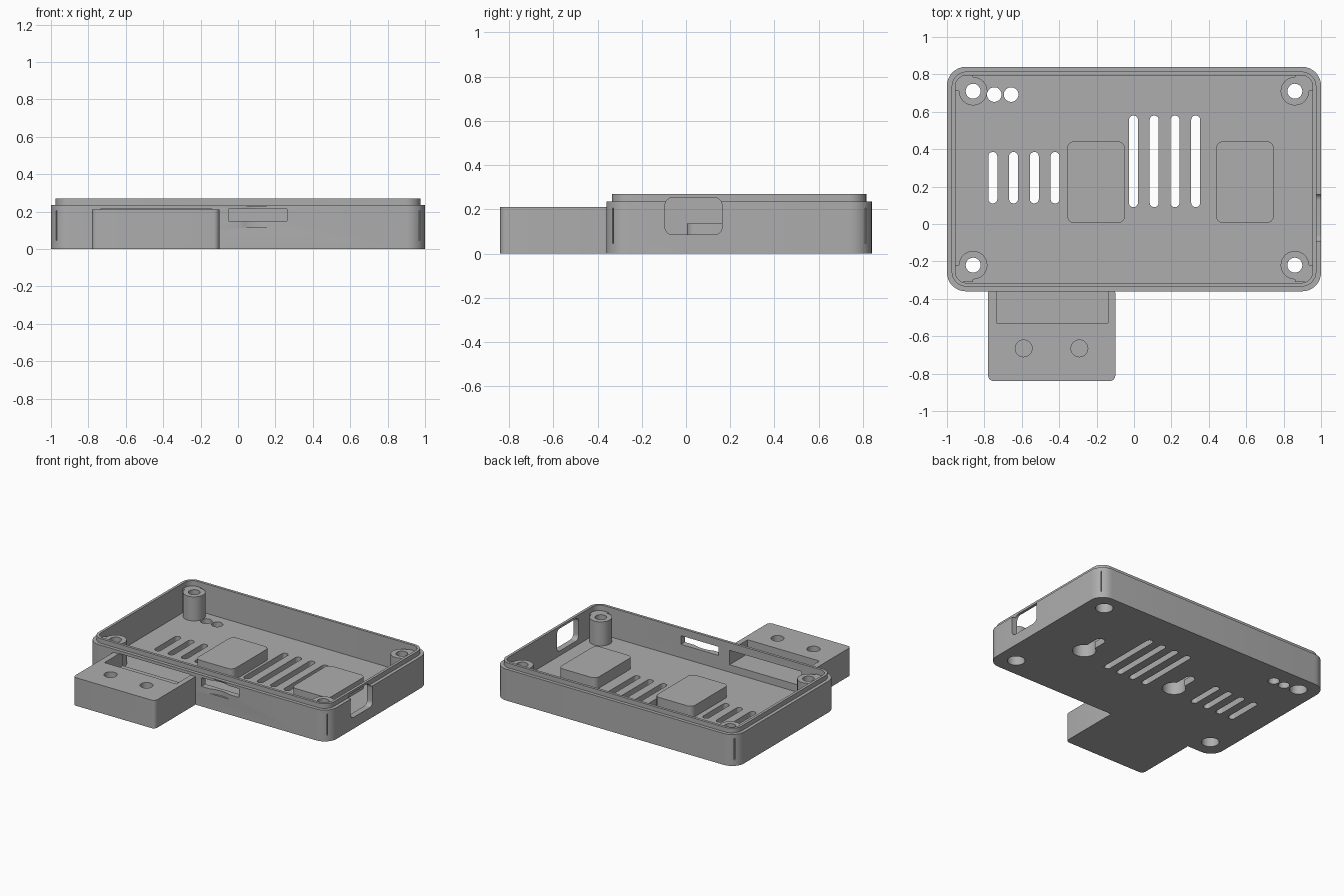
import bpy, bmesh, math
from mathutils import Vector

cube = bpy.data.objects.get("Cube")
if cube:
    bpy.data.objects.remove(cube, do_unlink=True)

grey = bpy.data.materials.new("plastic_grey")
grey.use_nodes = True
colour = (0.42, 0.42, 0.42, 1)
grey.diffuse_color = colour
grey.node_tree.nodes["Principled BSDF"].inputs["Base Color"].default_value = colour


def rounded(x0, x1, y0, y1, r=0, n=8):
    """Counter-clockwise rounded rectangle outline."""
    if r == 0:
        return [(x0, y0), (x1, y0), (x1, y1), (x0, y1)]
    centres = [(x1 - r, y1 - r), (x0 + r, y1 - r), (x0 + r, y0 + r), (x1 - r, y0 + r)]
    pts = []
    for q, (cx, cy) in enumerate(centres):
        for i in range(n + 1):
            a = math.pi / 2 * (q + i / n)
            p = (cx + r * math.cos(a), cy + r * math.sin(a))
            if not pts or math.dist(p, pts[-1]) > 1e-5:
                pts.append(p)
    if math.dist(pts[0], pts[-1]) < 1e-5:
        pts.pop()
    return pts


def circle(x, y, r, n=32):
    return [(x + r * math.cos(math.tau * i / n), y + r * math.sin(math.tau * i / n)) for i in range(n)]


def prism(name, outline, lo, hi, along_x=False):
    """Extrude an outline along z, or a (y, z) outline along x."""
    bm = bmesh.new()
    place = (lambda a, b, c: Vector((c, a, b))) if along_x else (lambda a, b, c: Vector((a, b, c)))
    low = [bm.verts.new(place(a, b, lo)) for a, b in outline]
    top = [bm.verts.new(place(a, b, hi)) for a, b in outline]
    bm.faces.new(low[::-1])
    bm.faces.new(top)
    for i in range(len(low)):
        j = (i + 1) % len(low)
        bm.faces.new((low[i], low[j], top[j], top[i]))
    mesh = bpy.data.meshes.new(name)
    bm.to_mesh(mesh)
    bm.free()
    mesh.materials.append(grey)
    obj = bpy.data.objects.new(name, mesh)
    bpy.context.collection.objects.link(obj)
    return obj


def combine(obj, other, operation):
    bpy.context.view_layer.objects.active = obj
    mod = obj.modifiers.new("cut", "BOOLEAN")
    mod.operation, mod.solver, mod.object = operation, "EXACT", other
    bpy.ops.object.modifier_apply(modifier=mod.name)


def cut(targets, outline, lo, hi, along_x=False):
    cutter = prism("cutter", outline, lo, hi, along_x)
    for t in targets:
        combine(t, cutter, "DIFFERENCE")
    bpy.data.objects.remove(cutter, do_unlink=True)


# Tray with stepped lip
FLOOR = 0.05
tray = prism("case_tray", rounded(-1, 1, -0.36, 0.84, 0.1), 0, 0.235)
lip = prism("lip", rounded(-0.975, 0.975, -0.335, 0.815, 0.08), 0.15, 0.27)
combine(tray, lip, "UNION")
bpy.data.objects.remove(lip, do_unlink=True)
cut([tray], rounded(-0.955, 0.955, -0.315, 0.795, 0.06), FLOOR, 0.4)
parts = [tray]

# Screw posts with corner fillers, through holes and counterbores
for sx, side in ((-1, "right"), (1, "left")):
    for y, sy, end in ((-0.22, -1, "front"), (0.71, 1, "back")):
        x = sx * 0.86
        post = prism(f"{end}_{side}_screw_post", circle(x, y, 0.076), 0.03, 0.23)
        xs, ys = sorted((x, x + sx * 0.1)), sorted((y, y + sy * 0.09))
        filler = prism("filler", rounded(*xs, *ys), 0.03, 0.23)
        combine(post, filler, "UNION")
        bpy.data.objects.remove(filler, do_unlink=True)
        cut([tray, post], circle(x, y, 0.04), -0.1, 0.4)
        cut([tray, post], circle(x, y, 0.06), -0.1, 0.08)
        parts.append(post)
        # Thin slit in each rounded corner
        c, d = Vector((sx * 0.97, sy * 0.57 + 0.24)), Vector((sx, sy)).normalized()
        n = Vector((-d.y, d.x)) * 0.003
        slit = [c - d * 0.02 - n, c + d * 0.05 - n, c + d * 0.05 + n, c - d * 0.02 + n]
        cut([tray], [tuple(p) for p in slit], 0.045, 0.205)

# Raised pads hiding keyhole hangers
for name, x in (("right_hanger_pad", -0.203), ("left_hanger_pad", 0.593)):
    pad = prism(name, rounded(x - 0.155, x + 0.155, 0.005, 0.442, 0.04), 0.03, 0.135)
    cut([tray, pad], circle(x, 0.18, 0.08), -0.1, 0.11)
    cut([tray, pad], rounded(x - 0.035, x + 0.035, 0.18, 0.38, 0.034), -0.1, 0.08)
    cut([tray, pad], rounded(x - 0.075, x + 0.075, 0.15, 0.415, 0.07), 0.051, 0.11)
    parts.append(pad)

# Floor vents and indicator holes
for first, y0, y1 in ((-0.755, 0.11, 0.385), (-0.003, 0.09, 0.58)):
    for i in range(4):
        x = first + i * 0.111
        cut([tray], rounded(x - 0.024, x + 0.024, y0, y1, 0.0235), -0.1, 0.1)
for x in (-0.747, -0.657):
    cut([tray], circle(x, 0.692, 0.039), -0.1, 0.1)

# Port window in the left wall, card slot and finger scoop in the front wall
cut([tray], rounded(-0.095, 0.163, 0.085, 0.253, 0.035), 0.9, 1.1, along_x=True)
cut([tray], rounded(-0.05, 0.262, -0.5, -0.25), 0.15, 0.215)
cut([tray], circle(0.1, -0.565, 0.22, 96), 0.115, 0.228)

# Cable clamp block on the front wall
block = prism("cable_clamp_block", rounded(-0.78, -0.10, -0.84, -0.34, 0.03), 0, 0.21)
cut([block], rounded(-0.735, -0.14, -0.53, -0.25), 0.105, 0.3)
cut([tray], rounded(-0.735, -0.14, -0.5, -0.25), 0.105, 0.213)
arc = [(-0.80 - 0.04 * math.sin(t), 0.045 + 0.06 * math.cos(t))
       for t in (math.pi / 2 * (1 - i / 8) for i in range(9))]
channel = [(-0.5, 0.105), (-0.5, 0.3), (-0.9, 0.3), (-0.9, 0.045)] + arc
cut([block], channel[::-1], -0.512, -0.368, along_x=True)
for x in (-0.59, -0.292):
    cut([block], circle(x, -0.665, 0.045), 0.05, 0.3)
parts.append(block)

# Smooth curved walls while keeping edges crisp
bpy.ops.object.select_all(action="DESELECT")
for p in parts:
    p.select_set(True)
bpy.context.view_layer.objects.active = tray
bpy.ops.object.shade_smooth_by_angle(angle=math.radians(30))
